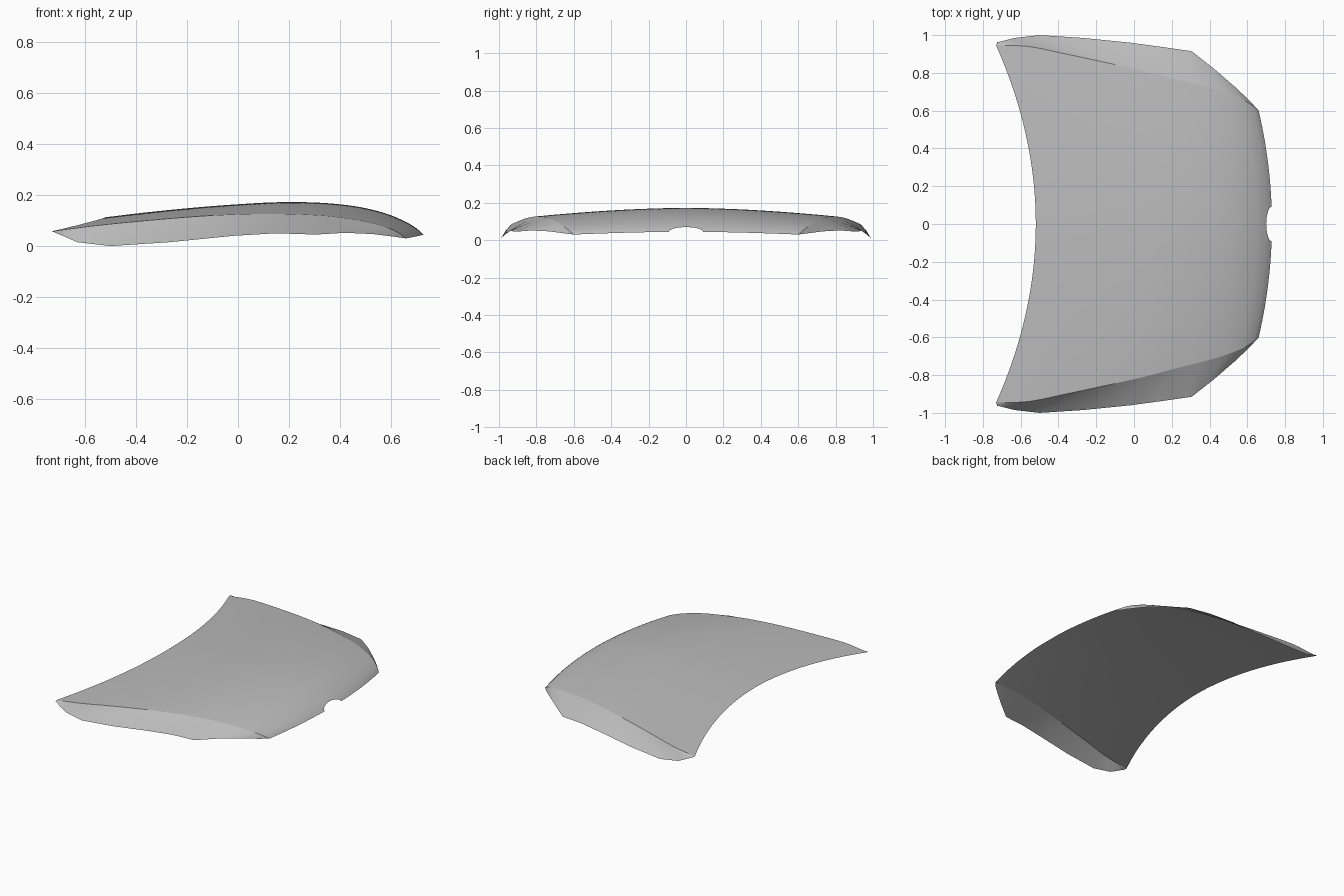
import bpy, bmesh
from math import sqrt
from mathutils import Vector

cube = bpy.data.objects.get("Cube")
if cube:
    bpy.data.objects.remove(cube)

paint = bpy.data.materials.new("grey_paint")
GREY = (0.5, 0.5, 0.5, 1)
paint.use_nodes = True
paint.diffuse_color = GREY
paint.node_tree.nodes["Principled BSDF"].inputs["Base Color"].default_value = GREY

# Guide rails from the windscreen edge to the nose
CENTRE = [(-.52, 0, .113), (-.36, 0, .132), (-.18, 0, .15), (0, 0, .164),
          (.16, 0, .172), (.32, 0, .17), (.46, 0, .156), (.57, 0, .131),
          (.65, 0, .099), (.7, 0, .07), (.73, 0, .045)]
CREASE = [(-.73, .945, .058), (-.56, .94, .08), (-.36, .9, .1), (-.15, .855, .117),
          (.05, .81, .126), (.22, .765, .125), (.36, .73, .117), (.48, .695, .1),
          (.57, .66, .078), (.63, .625, .052), (.66, .6, .03)]
SIDE = [(-.725, .962, .056), (-.63, .985, .015), (-.5, 1, 0), (-.27, .985, .015),
        (-.02, .96, .04), (.15, .937, .05), (.305, .915, .045), (.42, .825, .052),
        (.53, .73, .047), (.61, .655, .037), (.66, .6, .03)]
ROWS = 50
NOTCH = 0.09


def rail(points, u, smooth=True):
    """Point at parameter u (0 to 1) along a rail."""
    last = len(points) - 1
    i = min(int(u * last), last - 1)
    t = u * last - i
    b, c = Vector(points[i]), Vector(points[i + 1])
    if not smooth:
        return b.lerp(c, t)
    a = Vector(points[i - 1]) if i else 2 * b - c
    d = Vector(points[i + 2]) if i + 2 <= last else 2 * c - b
    return b + (c - a) * t / 2 + (2 * a - 5 * b + 4 * c - d) * t**2 / 2 \
        + (3 * (b - c) + d - a) * t**3 / 2


def panel_point(u, v):
    # The bonnet crowns across, and a round notch bites into the nose
    y_nose = v * CREASE[-1][1]
    if y_nose < NOTCH:
        u *= 1 - 0.1 * sqrt(1 - (y_nose / NOTCH)**2)
    mid, edge = rail(CENTRE, u), rail(CREASE, u)
    p = mid.lerp(edge, v**2)
    p.y = v * edge.y
    p.z = mid.z + (edge.z - mid.z) * v**1.75
    return p


def flank_point(u, v):
    return rail(CREASE, u).lerp(rail(SIDE, u, False), v)


def sheet(name, func, columns):
    """Half sheet swept over u and v, mirrored across the middle."""
    bm = bmesh.new()
    grid = [[bm.verts.new(func(i / ROWS, v)) for v in columns]
            for i in range(ROWS + 1)]
    for r0, r1 in zip(grid, grid[1:]):
        for j in range(len(columns) - 1):
            bm.faces.new((r0[j], r1[j], r1[j + 1], r0[j + 1]))
    bmesh.ops.remove_doubles(bm, verts=bm.verts, dist=1e-5)
    mesh = bpy.data.meshes.new(name)
    bm.to_mesh(mesh)
    bm.free()
    mesh.materials.append(paint)
    mesh.shade_smooth()
    obj = bpy.data.objects.new(name, mesh)
    bpy.context.collection.objects.link(obj)
    mirror = obj.modifiers.new("mirror", 'MIRROR')
    mirror.use_axis = (False, True, False)
    return obj


# Main skin: fine columns around the notch, even ones beyond
edge_v = NOTCH / CREASE[-1][1]
columns = [edge_v * (1 - (1 - k / 10)**2) for k in range(11)]
columns += [edge_v + (1 - edge_v) * k / 24 for k in range(1, 25)]
sheet("bonnet_panel", panel_point, columns)

# Sloping side flanks below the crease
sheet("side_flanks", flank_point, [k / 6 for k in range(7)])
